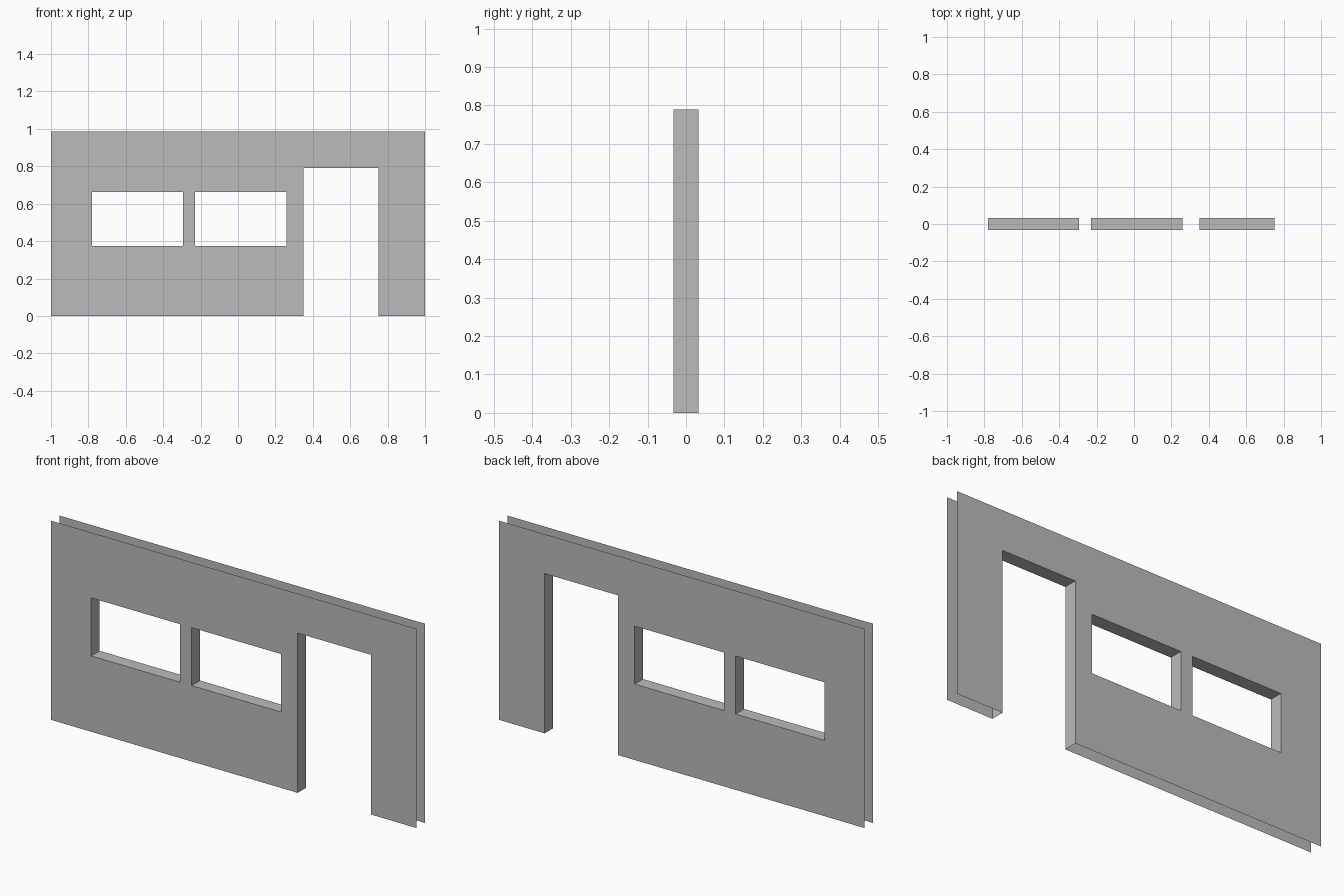
import bpy
import bmesh
from mathutils import Vector

cube = bpy.data.objects.get("Cube")
if cube:
    bpy.data.objects.remove(cube, do_unlink=True)

WIDTH, HEIGHT, HALF_DEPTH = 2.0, 0.985, 0.033
# Openings as left, right, bottom, top
OPENINGS = [
    (-0.78, -0.295, 0.375, 0.662),  # first window
    (-0.23, 0.258, 0.375, 0.662),   # second window
    (0.35, 0.75, 0.0, 0.79),        # doorway
]

grey = bpy.data.materials.new("plaster grey")
grey.use_nodes = True
color = (0.5, 0.5, 0.5, 1.0)
grey.diffuse_color = color
grey.node_tree.nodes["Principled BSDF"].inputs["Base Color"].default_value = color

bm = bmesh.new()

# Front sheet: one rectangle cut along every opening edge
corners = [(-1, 0), (1, 0), (1, 1), (-1, 1)]
bm.faces.new([bm.verts.new((x * WIDTH / 2, -HALF_DEPTH, z * HEIGHT)) for x, z in corners])


def cut(axis, value):
    point, normal = Vector(), Vector()
    point[axis], normal[axis] = value, 1
    bmesh.ops.bisect_plane(bm, geom=bm.verts[:] + bm.edges[:] + bm.faces[:],
                           plane_co=point, plane_no=normal, dist=1e-5)


for value in sorted({x for o in OPENINGS for x in o[:2]}):
    cut(0, value)
for value in sorted({z for o in OPENINGS for z in o[2:]} - {0.0}):
    cut(2, value)


def in_opening(face):
    c = face.calc_center_median()
    return any(l < c.x < r and b < c.z < t for l, r, b, t in OPENINGS)


bmesh.ops.delete(bm, geom=[f for f in bm.faces if in_opening(f)], context="FACES")

# Back sheet and the reveals between the two sheets
front = bm.faces[:]
result = bmesh.ops.extrude_face_region(bm, geom=front, use_keep_orig=True)
moved = [v for v in result["geom"] if isinstance(v, bmesh.types.BMVert)]
bmesh.ops.translate(bm, verts=moved, vec=(0, 2 * HALF_DEPTH, 0))
bmesh.ops.recalc_face_normals(bm, faces=bm.faces[:])


# The outer rim stays open, so only the opening reveals are kept
def on_rim(face):
    c = face.calc_center_median()
    return abs(c.x) > WIDTH / 2 - 0.001 or c.z < 0.001 or c.z > HEIGHT - 0.001


bmesh.ops.delete(bm, geom=[f for f in bm.faces if on_rim(f)], context="FACES")

mesh = bpy.data.meshes.new("wall_with_openings")
bm.to_mesh(mesh)
bm.free()
mesh.materials.append(grey)
wall = bpy.data.objects.new("wall_with_openings", mesh)
bpy.context.collection.objects.link(wall)
